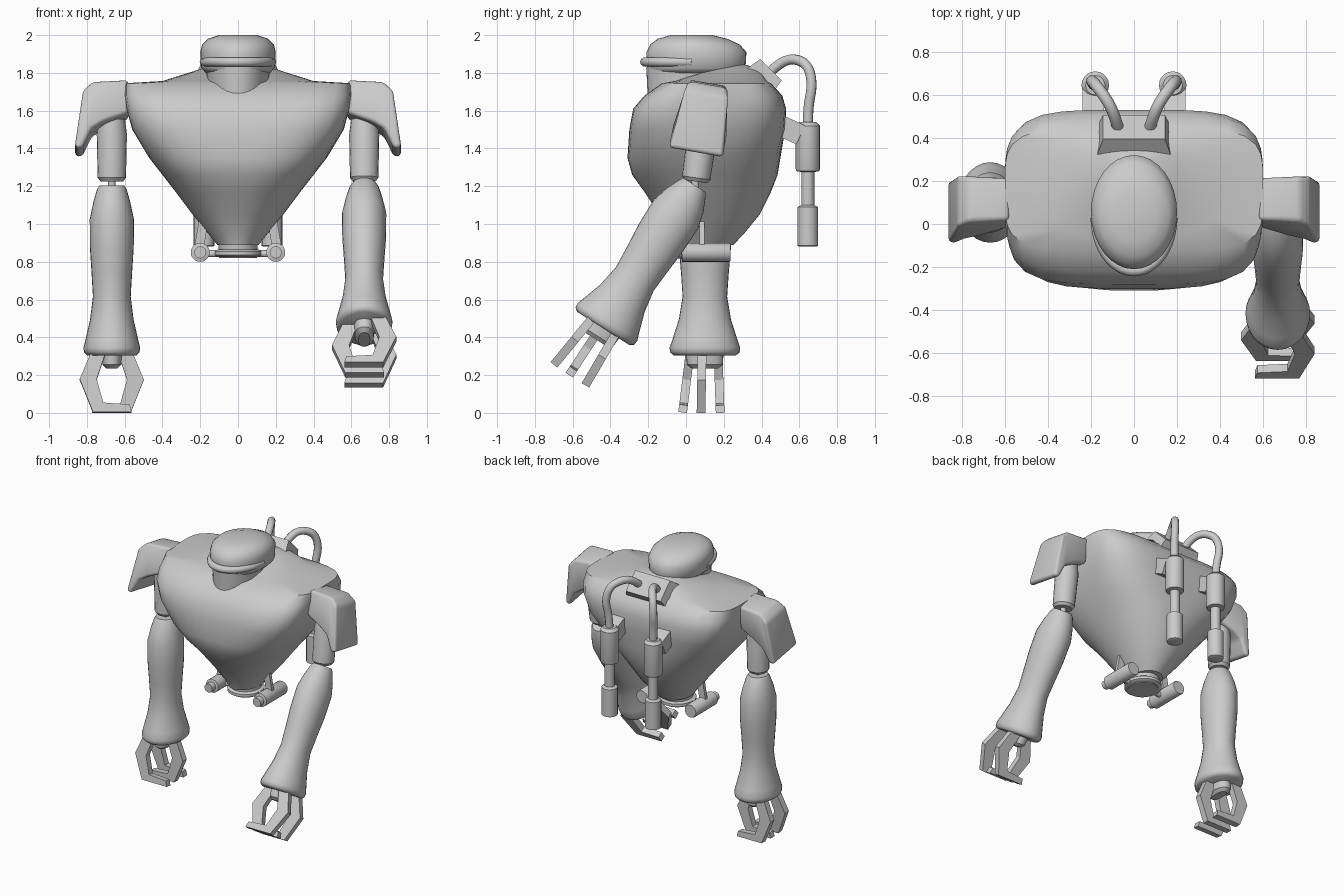
import bpy, bmesh
from math import pi, radians, sin, cos
from mathutils import Matrix, Vector

cube = bpy.data.objects.get("Cube")
if cube:
    bpy.data.objects.remove(cube, do_unlink=True)


def shade(obj, angle):
    bpy.ops.object.select_all(action='DESELECT')
    obj.select_set(True)
    bpy.context.view_layer.objects.active = obj
    bpy.ops.object.shade_smooth_by_angle(angle=radians(angle))


def finish(name, bm, matrix=Matrix(), angle=35):
    bmesh.ops.recalc_face_normals(bm, faces=bm.faces)
    mesh = bpy.data.meshes.new(name)
    bm.to_mesh(mesh)
    bm.free()
    obj = bpy.data.objects.new(name, mesh)
    bpy.context.collection.objects.link(obj)
    obj.matrix_world = matrix
    shade(obj, angle)


def loft(name, sections, matrix=Matrix(), sides=32, angle=35):
    """Stack super-ellipse rings: (z, half width, front y, back y, exponent)."""
    bm = bmesh.new()
    rings = []
    for z, hx, front, back, power in sections:
        ring = []
        for i in range(sides):
            a = 2 * pi * i / sides
            c, s = cos(a), sin(a)
            r = (abs(c) ** power + abs(s) ** power) ** (-1 / power)
            y = (front + back) / 2 + r * s * (back - front) / 2
            ring.append(bm.verts.new((hx * r * c, y, z)))
        rings.append(ring)
    for low, high in zip(rings, rings[1:]):
        for i in range(sides):
            j = (i + 1) % sides
            bm.faces.new((low[i], low[j], high[j], high[i]))
    bm.faces.new(rings[0])
    bm.faces.new(rings[-1])
    finish(name, bm, matrix, angle)


def turned(name, profile, matrix, sides=20):
    """Round part from (z, radius) pairs."""
    loft(name, [(z, r, -r, r, 2) for z, r in profile], matrix, sides)


def prism(name, points, matrix=Matrix(), bevel=0, angle=35):
    """Extrude an outline of (x, z, half depth) points along y."""
    bm = bmesh.new()
    front = [bm.verts.new((x, -h, z)) for x, z, h in points]
    back = [bm.verts.new((x, h, z)) for x, z, h in points]
    bm.faces.new(front)
    bm.faces.new(back)
    for i in range(len(points)):
        j = (i + 1) % len(points)
        bm.faces.new((front[i], front[j], back[j], back[i]))
    if bevel:
        bmesh.ops.recalc_face_normals(bm, faces=bm.faces)
        bmesh.ops.bevel(bm, geom=bm.edges[:], offset=bevel, segments=3,
                        profile=0.5, affect='EDGES', clamp_overlap=True)
    finish(name, bm, matrix, angle)


def box(name, size, matrix, taper=1):
    bm = bmesh.new()
    bmesh.ops.create_cube(bm, size=1)
    for v in bm.verts:
        k = taper if v.co.z > 0 else 1
        v.co = Vector((v.co.x * size[0] * k, v.co.y * size[1] * k, v.co.z * size[2]))
    finish(name, bm, matrix, 20)


def tube(name, points, radius):
    curve = bpy.data.curves.new(name, 'CURVE')
    curve.dimensions = '3D'
    curve.bevel_depth = radius
    curve.bevel_resolution = 3
    curve.use_fill_caps = True
    spline = curve.splines.new('NURBS')
    spline.points.add(len(points) - 1)
    for p, co in zip(spline.points, points):
        p.co = (*co, 1)
    spline.order_u = 3
    spline.use_endpoint_u = True
    spline.resolution_u = 6
    obj = bpy.data.objects.new(name, curve)
    bpy.context.collection.objects.link(obj)
    bpy.ops.object.select_all(action='DESELECT')
    obj.select_set(True)
    bpy.context.view_layer.objects.active = obj
    bpy.ops.object.convert(target='MESH')
    shade(bpy.context.view_layer.objects.active, 40)


move = Matrix.Translation


def rot(degrees, axis='X'):
    return Matrix.Rotation(radians(degrees), 4, axis)


# Torso
loft("torso", [
    (0.89, 0.11, -0.05, 0.25, 2), (0.94, 0.15, -0.07, 0.30, 2),
    (1.05, 0.24, -0.14, 0.39, 2.1), (1.17, 0.33, -0.22, 0.45, 2.3),
    (1.26, 0.40, -0.285, 0.485, 2.6), (1.35, 0.47, -0.31, 0.50, 3),
    (1.50, 0.56, -0.30, 0.525, 4), (1.61, 0.59, -0.28, 0.53, 4.5),
    (1.68, 0.60, -0.22, 0.51, 4.5), (1.745, 0.60, -0.13, 0.45, 4.5),
    (1.757, 0.40, -0.06, 0.43, 3.5), (1.82, 0.20, 0.12, 0.40, 2.2),
    (1.85, 0.06, 0.22, 0.29, 2)], sides=48, angle=40)

# Head, jaw and visor
loft("head", [
    (1.80, 0.17, -0.19, 0.30, 2), (1.825, 0.195, -0.205, 0.315, 2),
    (1.91, 0.20, -0.21, 0.32, 2), (1.95, 0.19, -0.19, 0.285, 2),
    (1.98, 0.16, -0.15, 0.22, 2), (2.0, 0.10, -0.08, 0.14, 2)], angle=50)
loft("jaw", [(1.60, 0.15, -0.20, 0.25, 2), (1.83, 0.17, -0.21, 0.30, 2)])
tube("visor", [(-0.178 * cos(a), 0.03 - 0.25 * sin(a), 1.858)
               for a in [pi * i / 12 for i in range(13)]], 0.025)

# Waist with its flange and cross bar
loft("waist", [(0.82, 0.10, -0.01, 0.20, 2), (0.91, 0.105, -0.02, 0.22, 2)])
loft("waist_flange", [(0.825, 0.11, -0.02, 0.21, 2), (0.835, 0.125, -0.035, 0.225, 2),
                      (0.855, 0.125, -0.035, 0.225, 2), (0.865, 0.11, -0.02, 0.21, 2)])
tube("waist_bar", [(-0.19, 0.085, 0.843), (0, 0.085, 0.843), (0.19, 0.085, 0.843)], 0.02)

# Back plate
box("back_plate", (0.36, 0.20, 0.12), move((0, 0.408, 1.775)) @ rot(-45), 0.8)

forearm = [(0.91, 0.13, 0.165), (0.895, 0.147, 0.184), (0.87, 0.15, 0.187),
           (0.82, 0.138, 0.17), (0.72, 0.115, 0.138), (0.60, 0.10, 0.118),
           (0.48, 0.107, 0.126), (0.34, 0.116, 0.138), (0.19, 0.117, 0.14),
           (0.10, 0.098, 0.115), (0.03, 0.078, 0.083), (0.01, 0.065, 0.07)]
finger = [(0.11, 0.32), (0.17, 0.175), (0.10, 0), (-0.105, 0), (-0.095, 0.04),
          (0.045, 0.05), (0.08, 0.175), (0.035, 0.31)]
pad = [(0.58, 1.75, 0.10), (0.77, 1.74, 0.10), (0.82, 1.69, 0.125),
       (0.865, 1.38, 0.145), (0.825, 1.375, 0.145), (0.775, 1.48, 0.14),
       (0.71, 1.52, 0.13), (0.58, 1.57, 0.105)]

for side, s in (("left", 1), ("right", -1)):
    # Shoulder and upper arm
    prism(side + "_shoulder_pad", [(s * x, z - 1.55, h) for x, z, h in pad],
          move((0, 0.083, 1.55)) @ rot(-10), bevel=0.028, angle=50)
    elbow = Vector((s * 0.668, 0.05 if s > 0 else 0.10, 1.215))
    turned(side + "_upper_arm", [(0.01, 0.06), (0.03, 0.075), (0.26, 0.08),
                                 (0.34, 0.07)], move(elbow) @ rot(-8 if s > 0 else 0))
    turned(side + "_elbow_pin", [(-0.06, 0.02), (0.05, 0.02)], move(elbow))

    # Forearm, wrist and claw share the elbow frame
    arm = move(elbow) @ rot(-32.4 if s > 0 else 0)
    loft(side + "_forearm", [(-t, hx, -hy, hy, 2) for t, hx, hy in forearm],
         arm, 28, 50)
    loft(side + "_wrist", [(-0.98, 0.03, -0.07, 0.07, 2.5),
                           (-0.96, 0.05, -0.095, 0.095, 2.5),
                           (-0.88, 0.06, -0.10, 0.10, 2.5)], arm, 20)
    for part, flip, y, fan in (("front_finger", 1, -0.08, -7),
                               ("thumb", -1, -0.015, -1),
                               ("back_finger", 1, 0.07, 2)):
        prism(side + "_" + part,
              [(s * flip * x, z - 0.31, 0.023) for x, z in finger],
              arm @ move((0, y, -0.905)) @ rot(fan), angle=20)

    # Hose, canister and bracket
    tube(side + "_hose", [(s * x, y, z) for x, y, z in (
        (0.07, 0.43, 1.79), (0.085, 0.49, 1.85), (0.12, 0.57, 1.88),
        (0.18, 0.65, 1.84), (0.20, 0.67, 1.73), (0.185, 0.645, 1.62),
        (0.18, 0.645, 1.50))], 0.027)
    turned(side + "_canister", [
        (0.88, 0.045), (0.885, 0.055), (1.09, 0.055), (1.10, 0.034), (1.275, 0.034),
        (1.28, 0.06), (1.29, 0.064), (1.52, 0.064), (1.54, 0.045)],
        move((s * 0.18, 0.645, 0)))
    box(side + "_canister_bracket", (0.10, 0.16, 0.11),
        move((s * 0.19, 0.535, 1.505)) @ rot(-25))

    # Hip thruster and strut
    turned(side + "_thruster", [
        (-0.235, 0.046), (-0.228, 0.05), (0.02, 0.05), (0.025, 0.032),
        (0.065, 0.032)], move((s * 0.20, 0, 0.85)) @ rot(90))
    box(side + "_thruster_strut", (0.05, 0.025, 0.15),
        move((s * 0.195, 0.085, 0.94)) @ rot(s * -10, 'Y'))
